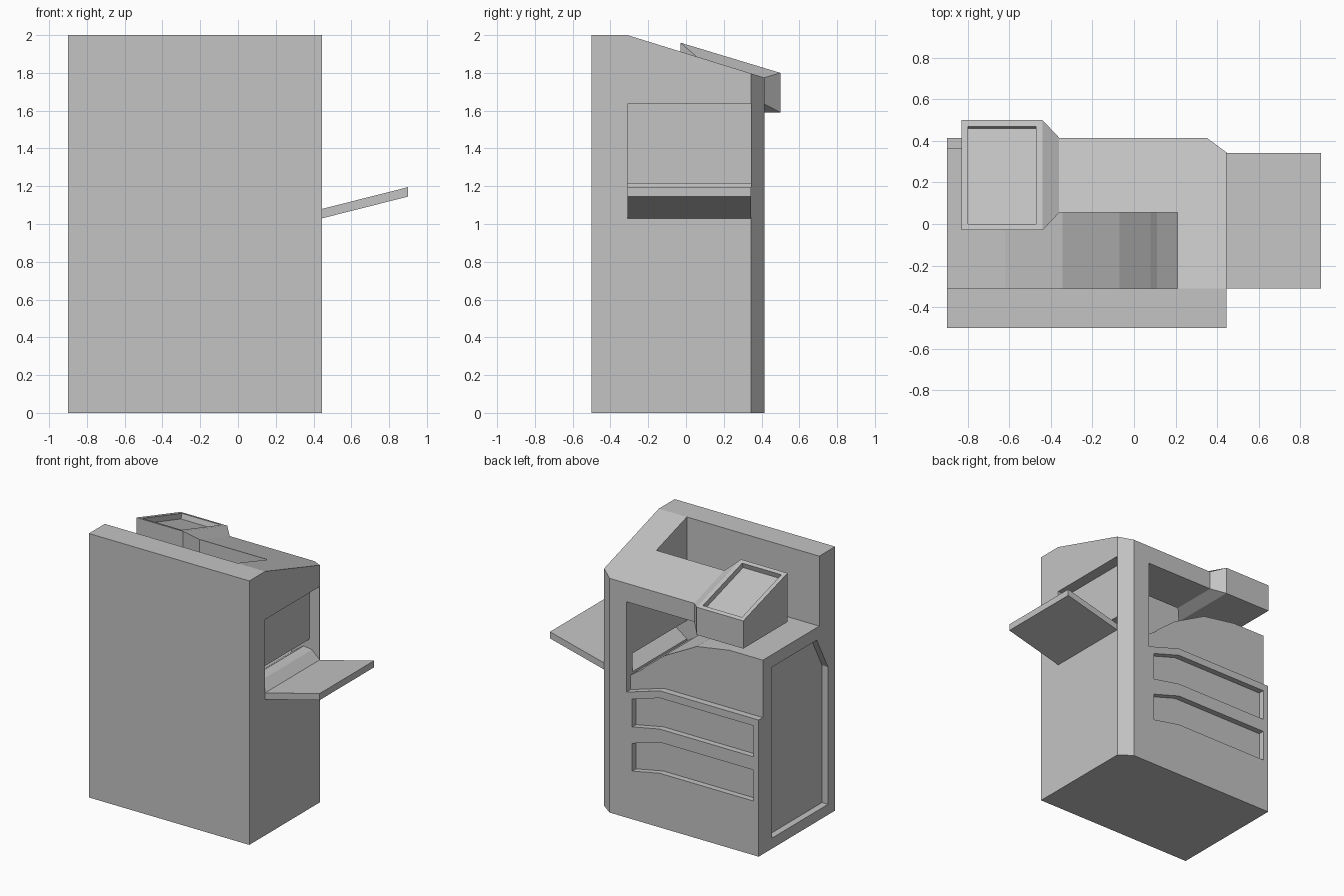
import bpy, bmesh

cube = bpy.data.objects.get("Cube")
if cube:
    bpy.data.objects.remove(cube, do_unlink=True)

grey = bpy.data.materials.new("light_grey")
grey.use_nodes = True
grey.diffuse_color = (0.55, 0.55, 0.55, 1)
grey.node_tree.nodes["Principled BSDF"].inputs["Base Color"].default_value = (0.55, 0.55, 0.55, 1)


def finish(name, bm):
    bmesh.ops.recalc_face_normals(bm, faces=bm.faces[:])
    mesh = bpy.data.meshes.new(name)
    bm.to_mesh(mesh)
    bm.free()
    mesh.materials.append(grey)
    obj = bpy.data.objects.new(name, mesh)
    bpy.context.scene.collection.objects.link(obj)
    return obj


def prism(name, points, axis, lo, hi):
    """Extrude a 2D outline along the given axis from lo to hi."""
    bm = bmesh.new()
    place = {"x": lambda a, b, t: (t, a, b),
             "y": lambda a, b, t: (a, t, b),
             "z": lambda a, b, t: (a, b, t)}[axis]
    ends = [[bm.verts.new(place(a, b, t)) for a, b in points] for t in (lo, hi)]
    for end in ends:
        bm.faces.new(end)
    n = len(points)
    for i in range(n):
        j = (i + 1) % n
        bm.faces.new((ends[0][i], ends[0][j], ends[1][j], ends[1][i]))
    return finish(name, bm)


def rect(a0, a1, b0, b1):
    return [(a0, b0), (a1, b0), (a1, b1), (a0, b1)]


def cut(target, points, axis, lo, hi):
    cutter = prism("cutter", points, axis, lo, hi)
    cutter.hide_render = True
    mod = target.modifiers.new("cut", "BOOLEAN")
    mod.operation = "DIFFERENCE"
    mod.solver = "EXACT"
    mod.object = cutter
    deps = bpy.context.evaluated_depsgraph_get()
    mesh = bpy.data.meshes.new_from_object(target.evaluated_get(deps))
    target.modifiers.clear()
    target.data = mesh
    bpy.data.objects.remove(cutter, do_unlink=True)


LEFT, RIGHT = -0.9, 0.445
WALL, BACK = -0.31, 0.415
COLUMN, ARM_END, ARM_Y, CEIL = 0.21, -0.36, 0.055, 1.635

# Main cabinet with sloping top
body = prism("cabinet", [(-0.5, 0), (BACK, 0), (BACK, 1.775), (WALL, 2), (-0.5, 2)],
             "x", LEFT, RIGHT)

# Chamfered vertical corner
cut(body, [(0.255, 0.485), (0.54, 0.275), (0.6, 0.5)], "z", -1, 3)

# Output bay above the curved paper tray
bay = [(-1, 1.47), (-0.62, 1.47), (-0.345, 1.425), (-0.07, 1.28), (0.08, 1.16),
       (0.11, 1.13), (COLUMN, 1.06), (COLUMN, CEIL), (-1, CEIL)]
cut(body, bay, "y", WALL, 1)

# Opening through the top, leaving an arm, and the free end of the arm
cut(body, rect(-1, COLUMN, WALL, ARM_Y), "z", 1.55, 2.2)
cut(body, rect(-1, ARM_END, WALL, 1), "z", 1.55, 2.2)

# Stepped-back face above the drawers
cut(body, [(COLUMN, 0.95), (-0.07, 1.035), (-1, 1.035), (-1, 1.6), (COLUMN, 1.6)],
    "y", 0.365, 1)

# Two recessed drawer fronts
for drop in (0, 0.335):
    outline = [(0.16, 0.7), (-0.07, 0.745), (-0.855, 0.745),
               (-0.855, 0.98), (-0.07, 0.98), (0.16, 0.91)]
    cut(body, [(x, z - drop) for x, z in outline], "y", 0.37, 1)

# Recessed side door
cut(body, [(0.256, 0.08), (-0.415, 0.08), (-0.415, 1.12), (-0.28, 1.375), (0.256, 1.375)],
    "x", -1, -0.85)

# Side exit recess with a slot into the bay
cut(body, [(0.6, CEIL), (0.36, CEIL), (0.36, 1.215), (0.2, 1.215), (0.2, 1.07),
           (0.31, 1.15), (0.38, 1.14), (RIGHT, 1.08), (0.6, 1.08)], "y", WALL, 0.343)

# Sloping side tray
prism("side_tray", [(RIGHT, 1.03), (0.9, 1.145), (0.9, 1.195), (RIGHT, 1.08)],
      "y", WALL, 0.343)

# Control head: flared neck from the arm, then a box with a sunken screen
arm_top = 2 - (ARM_Y - WALL) * 0.225 / 0.725
arm_section = [(ARM_Y, CEIL), (BACK, CEIL), (BACK, 1.775), (ARM_Y, arm_top)]
head_section = [(-0.03, 1.59), (0.5, 1.59), (0.5, 1.8), (-0.03, 1.96)]
bm = bmesh.new()
rings = [[bm.verts.new((x, y, z)) for y, z in section]
         for x, section in ((ARM_END, arm_section), (-0.44, head_section), (-0.83, head_section))]
for a, b in zip(rings, rings[1:]):
    for i in range(4):
        j = (i + 1) % 4
        bm.faces.new((a[i], a[j], b[j], b[i]))
bm.faces.new(rings[0])
bm.faces.new(rings[2])
bmesh.ops.recalc_face_normals(bm, faces=bm.faces[:])
top = [f for f in bm.faces if f.normal.z > 0.8 and f.calc_center_median().x < -0.5]
bmesh.ops.inset_region(bm, faces=top, thickness=0.044, depth=0)
inner = bmesh.ops.extrude_discrete_faces(bm, faces=top)["faces"]
for face in inner:
    bmesh.ops.translate(bm, verts=face.verts[:], vec=face.normal * -0.04)
finish("control_head", bm)
